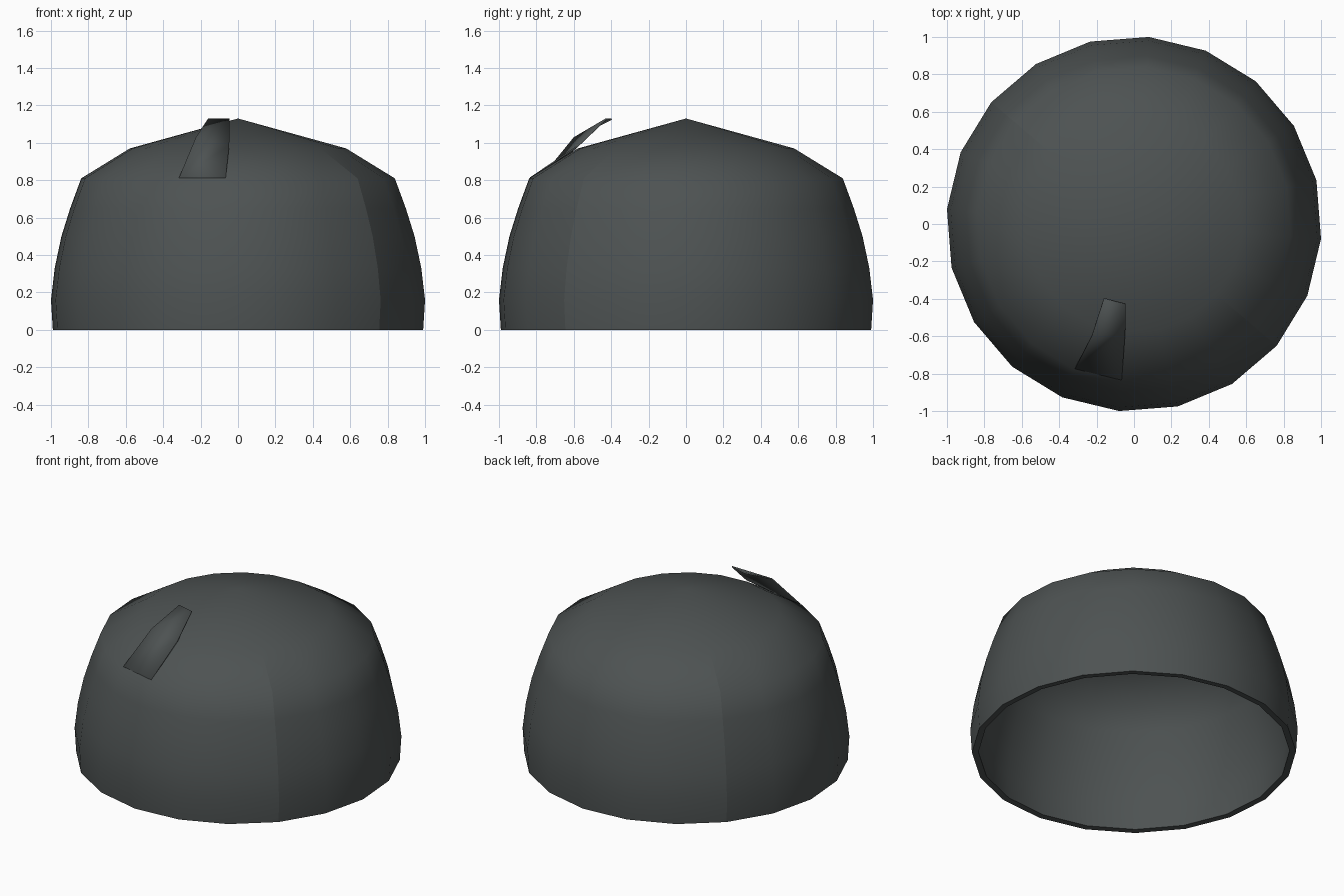
import bpy, bmesh
from math import cos, sin, radians

if "Cube" in bpy.data.objects:
    bpy.data.objects.remove(bpy.data.objects["Cube"])

N = 20
OFFSET = -4.5
PROFILE = [(0.993, 0), (1.003, 0.16), (0.983, 0.33), (0.947, 0.5),
           (0.9, 0.65), (0.841, 0.81), (0.58, 0.97)]

charcoal = bpy.data.materials.new("charcoal")
charcoal.diffuse_color = (0.075, 0.085, 0.085, 1)
charcoal.use_nodes = True
charcoal.node_tree.nodes["Principled BSDF"].inputs["Base Color"].default_value = charcoal.diffuse_color


def polar(r, deg, z):
    return (r * cos(radians(deg)), r * sin(radians(deg)), z)


def finish(bm, name, thickness):
    me = bpy.data.meshes.new(name)
    bmesh.ops.recalc_face_normals(bm, faces=bm.faces)
    if sum(f.normal.z for f in bm.faces) < 0:
        bmesh.ops.reverse_faces(bm, faces=bm.faces)
    for f in bm.faces:
        f.smooth = True
    bm.to_mesh(me)
    bm.free()
    ob = bpy.data.objects.new(name, me)
    bpy.context.collection.objects.link(ob)
    me.materials.append(charcoal)
    mod = ob.modifiers.new("wall", 'SOLIDIFY')
    mod.thickness = thickness
    mod.offset = -1
    mod.edge_crease_rim = 1
    return ob


# Hollow domed shell: twenty sides, lathed from the profile
bm = bmesh.new()
rings = [[bm.verts.new(polar(r, OFFSET + i * 360 / N, z)) for i in range(N)]
         for r, z in PROFILE]
apex = bm.verts.new((0, 0, 1.13))
for i in range(N):
    j = (i + 1) % N
    for a, b in zip(rings, rings[1:]):
        bm.faces.new((a[i], a[j], b[j], b[i]))
    bm.faces.new((rings[-1][i], rings[-1][j], apex))
# Two opposite hard side seams and a hard bottom rim
for k in (8, 18):
    for a, b in zip(rings, rings[1:]):
        bm.edges.get((a[k], b[k])).smooth = False
for i in range(N):
    bm.edges.get((rings[0][i], rings[0][(i + 1) % N])).smooth = False
finish(bm, "dome_shell", 0.04)

# Lifted tapering flap on the front edge of the roof
bm = bmesh.new()
left = [(-0.315, -0.775, 0.815), (-0.225, -0.6, 1.03), (-0.16, -0.40, 1.13)]
right = [(-0.066, -0.835, 0.815), (-0.047, -0.582, 0.985), (-0.045, -0.43, 1.13)]
lv = [bm.verts.new(p) for p in left]
rv = [bm.verts.new(p) for p in right]
for i in range(2):
    bm.faces.new((lv[i], rv[i], rv[i + 1], lv[i + 1]))
finish(bm, "roof_flap", 0.008)
